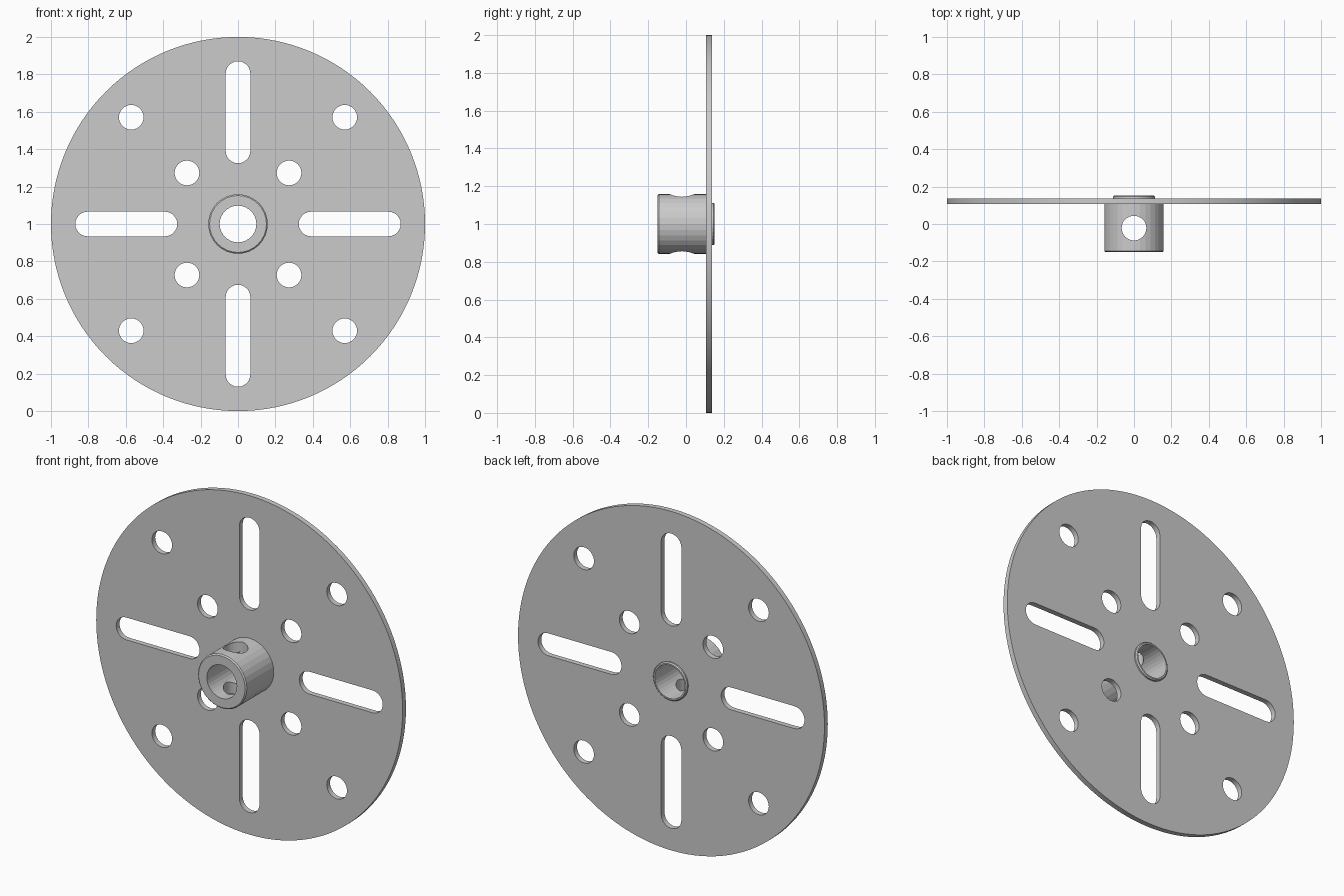
import bpy, bmesh
from math import sin, cos, pi, hypot, atan2
from mathutils import Matrix

if "Cube" in bpy.data.objects:
    bpy.data.objects.remove(bpy.data.objects["Cube"])

BORE, HUB, LIP, HOLE = 0.098, 0.159, 0.112, 0.066


def circle(r, n, cx=0, cy=0):
    return [(cx + r * cos(2 * pi * i / n), cy + r * sin(2 * pi * i / n)) for i in range(n)]


def slot(r0, r1, w, turn, n=12):
    # Rounded slot running outward from the centre, turned by an angle
    pts = [(r1 + w * cos(a), w * sin(a)) for a in (-pi / 2 + pi * i / n for i in range(n + 1))]
    pts += [(r0 + w * cos(a), w * sin(a)) for a in (pi / 2 + pi * i / n for i in range(n + 1))]
    return [(hypot(x, y) * cos(atan2(y, x) + turn),
             hypot(x, y) * sin(atan2(y, x) + turn)) for x, y in pts]


# Face plate: filled outline with centre hole, four slots and eight round holes
outlines = [circle(1.0, 128), circle(LIP, 32)]
for k in range(4):
    outlines.append(slot(0.391, 0.804, HOLE, k * pi / 2))
    a = pi / 4 + k * pi / 2
    for d in (0.386, 0.807):
        outlines.append(circle(HOLE, 32, d * cos(a), d * sin(a)))

curve = bpy.data.curves.new("face_plate", 'CURVE')
curve.dimensions = '2D'
curve.fill_mode = 'BOTH'
curve.extrude = 0.0155
for pts in outlines:
    sp = curve.splines.new('POLY')
    sp.points.add(len(pts) - 1)
    for p, (x, y) in zip(sp.points, pts):
        p.co = (x, y, 0, 1)
    sp.use_cyclic_u = True
plate = bpy.data.objects.new("face_plate", curve)
bpy.context.collection.objects.link(plate)
plate.location = (0, 0.122, 1)
plate.rotation_euler = (pi / 2, 0, 0)
bpy.context.view_layer.objects.active = plate
plate.select_set(True)
bpy.ops.object.convert(target='MESH')

# Hub: turned profile (radius, y) with a shoulder and a lip through the plate
profile = [(BORE, -0.151), (HUB - 0.007, -0.151), (HUB, -0.144), (HUB, 0.107),
           (LIP, 0.107), (LIP, 0.146), (LIP - 0.006, 0.152), (BORE, 0.152)]
N = 32
bm = bmesh.new()
rings = [[bm.verts.new((r * cos(2 * pi * i / N), y, r * sin(2 * pi * i / N)))
          for i in range(N)] for r, y in profile]
for j, ring in enumerate(rings):
    nxt = rings[(j + 1) % len(rings)]
    for i in range(N):
        k = (i + 1) % N
        bm.faces.new((ring[i], ring[k], nxt[k], nxt[i]))
bmesh.ops.recalc_face_normals(bm, faces=bm.faces)
mesh = bpy.data.meshes.new("hub")
bm.to_mesh(mesh)
bm.free()
hub = bpy.data.objects.new("hub", mesh)
bpy.context.collection.objects.link(hub)
hub.location = (0, 0, 1)

# Cross hole drilled vertically through the hub
bpy.ops.mesh.primitive_cylinder_add(vertices=32, radius=HOLE, depth=0.6, location=(0, -0.022, 1))
drill = bpy.context.object
drill.name = "cross_hole_cutter"
drill.hide_render = True
mod = hub.modifiers.new("cross_hole", 'BOOLEAN')
mod.operation = 'DIFFERENCE'
mod.solver = 'EXACT'
mod.object = drill
bpy.context.view_layer.objects.active = hub
bpy.ops.object.modifier_apply(modifier=mod.name)
bpy.data.objects.remove(drill)
